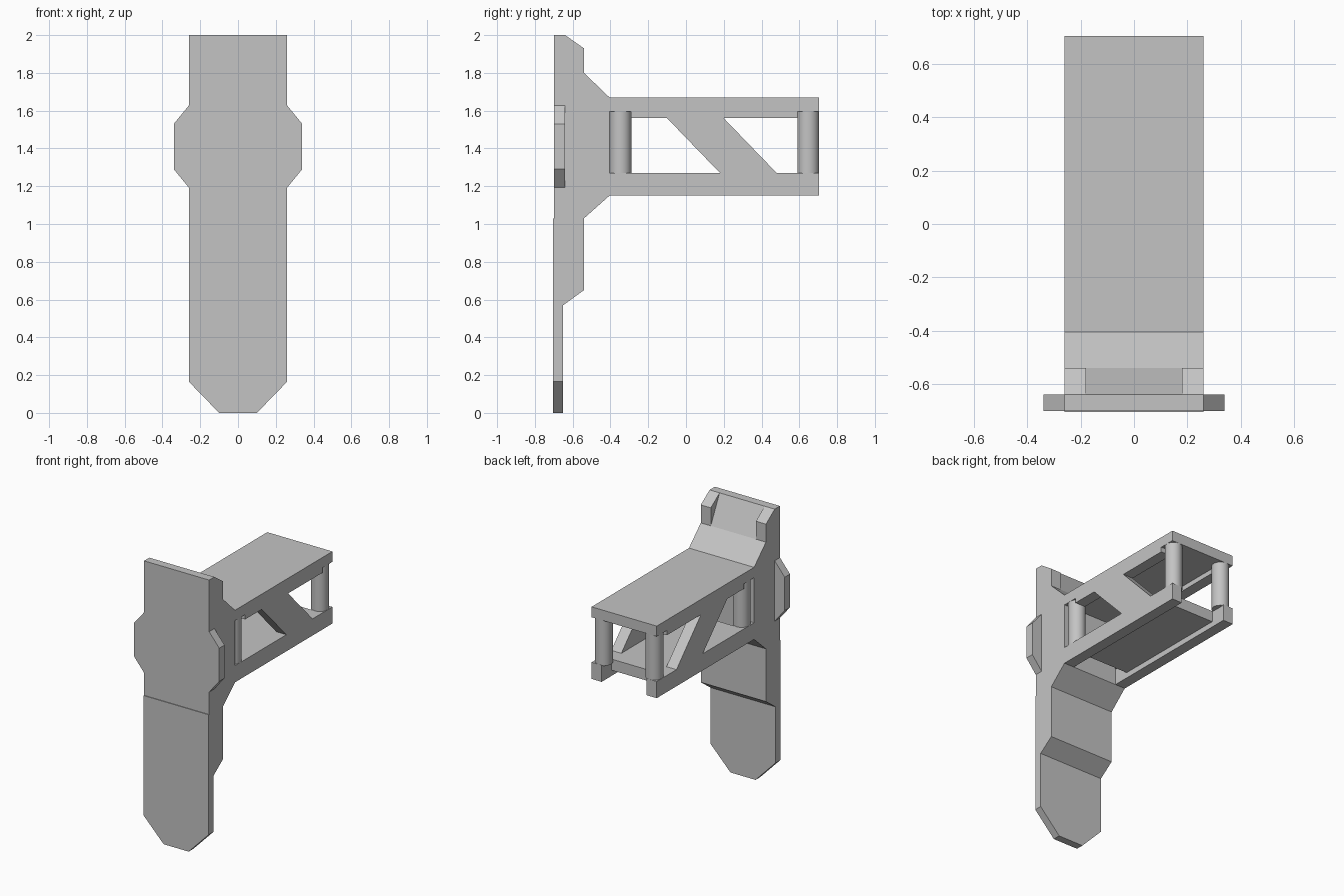
import bpy, bmesh, math
from mathutils import Vector

old = bpy.data.objects.get("Cube")
if old:
    bpy.data.objects.remove(old, do_unlink=True)

grey = bpy.data.materials.new("light grey")
grey.use_nodes = True
colour = (0.55, 0.55, 0.55, 1)
grey.diffuse_color = colour
grey.node_tree.nodes["Principled BSDF"].inputs["Base Color"].default_value = colour


def prism(name, outline, axis, start, end):
    """Extrude an outline: (y, z) points along x, or (x, z) points along y."""
    bm = bmesh.new()
    place = (lambda p: (start, *p)) if axis == "x" else (lambda p: (p[0], start, p[1]))
    face = bm.faces.new([bm.verts.new(place(p)) for p in outline])
    shift = Vector((end - start, 0, 0)) if axis == "x" else Vector((0, end - start, 0))
    moved = bmesh.ops.extrude_face_region(bm, geom=[face])["geom"]
    bmesh.ops.translate(bm, vec=shift, verts=[v for v in moved if isinstance(v, bmesh.types.BMVert)])
    bmesh.ops.recalc_face_normals(bm, faces=bm.faces)
    mesh = bpy.data.meshes.new(name)
    bm.to_mesh(mesh)
    bm.free()
    mesh.materials.append(grey)
    obj = bpy.data.objects.new(name, mesh)
    bpy.context.collection.objects.link(obj)
    return obj


def box(name, x0, x1, y0, y1, z0, z1):
    return prism(name, [(y0, z0), (y1, z0), (y1, z1), (y0, z1)], "x", x0, x1)


HALF, INNER = 0.26, 0.18      # outer half width, inside of the side walls
BLOCK, TIP = -0.405, 0.705    # where the arm starts and ends
POST = 0.058                  # post radius

# Upright bracket body
prism("bracket_body", [(-0.70, 2), (-0.64, 2), (-0.54, 1.8), (BLOCK, 1.67), (BLOCK, 1.15),
                       (-0.54, 1.03), (-0.54, 0.65), (-0.65, 0.57), (-0.70, 0.57)],
      "x", -HALF, HALF)

# Lower tongue with a tapered end
prism("lower_tongue", [(-0.1, 0), (0.1, 0), (HALF, 0.165), (HALF, 1.03),
                       (-HALF, 1.03), (-HALF, 0.165)], "y", -0.705, -0.65)

# Arm deck and recessed floor
box("arm_top_plate", -HALF, HALF, BLOCK, TIP, 1.595, 1.67)
box("arm_floor", -INNER, INNER, -0.29, 0.59, 1.19, 1.27)

for side, s in (("left", 1), ("right", -1)):
    # Ear on the upright and rib beside its top notch
    prism(side + "_ear", [(s * 0.25, 1.18), (s * 0.34, 1.29), (s * 0.34, 1.53),
                          (s * 0.25, 1.64)], "y", -0.70, -0.64)
    prism(side + "_top_rib", [(-0.64, 2), (-0.54, 1.93), (-0.54, 1.8)],
          "x", s * INNER, s * HALF)

    # Side truss: rails and diagonal brace
    box(side + "_lower_rail", s * INNER, s * HALF, BLOCK, TIP, 1.15, 1.27)
    box(side + "_upper_rail", s * INNER, s * HALF, -0.29, 0.59, 1.56, 1.595)
    prism(side + "_brace", [(-0.1, 1.56), (0.2, 1.56), (0.48, 1.27), (0.18, 1.27)],
          "x", s * INNER, s * HALF)

    # Round posts at both ends of the truss
    for end, y in (("front", BLOCK + POST), ("back", TIP - POST)):
        bpy.ops.mesh.primitive_cylinder_add(vertices=32, radius=POST, depth=0.335,
                                            location=(s * (HALF - POST), y, 1.4325))
        post = bpy.context.object
        post.name = f"{side}_{end}_post"
        post.data.materials.append(grey)
        bpy.ops.object.shade_smooth_by_angle(angle=math.radians(30))
